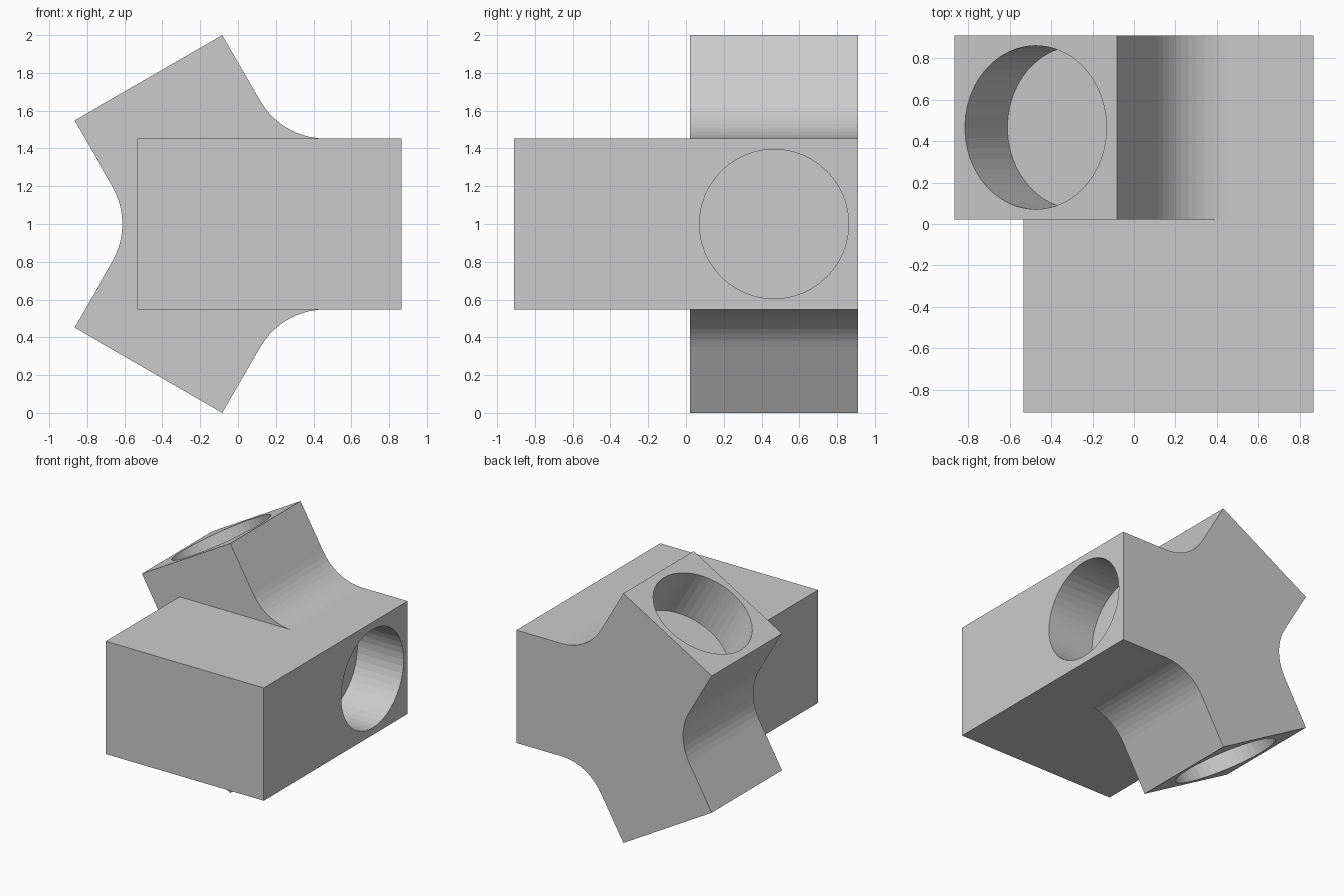
import bpy, bmesh
from math import pi, sin, cos, sqrt, tan
from mathutils import Matrix, Vector

if "Cube" in bpy.data.objects:
    bpy.data.objects.remove(bpy.data.objects["Cube"])

H = 0.452                        # half width of each arm
L = (1 - H / 2) / cos(pi / 6)    # arm length from the hub
CX = sqrt(3) / 2 - L             # hub centre in x
Y0, Y1 = 0.021, 0.911            # thickness range of the three-way body
R = 0.40                         # fillet radius between arms
HOLE_R, HOLE_DEPTH = 0.395, 0.41
ARC_STEPS = 10


def finish(name, bm):
    bmesh.ops.recalc_face_normals(bm, faces=bm.faces)
    mesh = bpy.data.meshes.new(name)
    bm.to_mesh(mesh)
    bm.free()
    ob = bpy.data.objects.new(name, mesh)
    bpy.context.collection.objects.link(ob)
    return ob


def combine(ob, other, operation):
    mod = ob.modifiers.new(operation.title(), 'BOOLEAN')
    mod.operation, mod.object, mod.solver = operation, other, 'EXACT'
    bpy.context.view_layer.objects.active = ob
    bpy.ops.object.modifier_apply(modifier=mod.name)
    bpy.data.objects.remove(other)


# three-way body: arm end plus filleted inner corner, repeated three times
outline = []
reach = (H + R) / sin(pi / 3)    # fillet centre distance from the hub
for k in range(3):
    a = k * 2 * pi / 3
    d, n = Vector((cos(a), sin(a))), Vector((-sin(a), cos(a)))
    outline += [d * L - n * H, d * L + n * H]
    mid = a + pi / 3
    centre = Vector((cos(mid), sin(mid))) * reach
    for i in range(ARC_STEPS + 1):
        t = mid + pi + pi / 6 - (pi / 3) * i / ARC_STEPS
        # start beside the current arm and sweep towards the next one
        outline.append(centre + Vector((cos(t), sin(t))) * R)

bm = bmesh.new()
face = bm.faces.new([bm.verts.new((CX + p.x, Y0, 1 + p.y)) for p in outline])
ext = bmesh.ops.extrude_face_region(bm, geom=[face])
bmesh.ops.translate(bm, vec=(0, Y1 - Y0, 0),
                    verts=[g for g in ext['geom'] if isinstance(g, bmesh.types.BMVert)])
body = finish("three_way_connector", bm)

# front block
bm = bmesh.new()
x0, x1 = -0.533, CX + L
bmesh.ops.create_cube(bm, size=1, matrix=Matrix.Translation(((x0 + x1) / 2, (Y0 - Y1) / 2, 1))
                      @ Matrix.Diagonal((x1 - x0, Y0 + Y1, 2 * H, 1)))
combine(body, finish("front_block", bm), 'UNION')

# blind round sockets in the three arm ends
bm = bmesh.new()
for k in range(3):
    place = (Matrix.Translation((CX, (Y0 + Y1) / 2, 1))
             @ Matrix.Rotation(-k * 2 * pi / 3, 4, 'Y')
             @ Matrix.Translation((L, 0, 0)) @ Matrix.Rotation(pi / 2, 4, 'Y'))
    bmesh.ops.create_cone(bm, cap_ends=True, segments=48, radius1=HOLE_R, radius2=HOLE_R,
                          depth=2 * HOLE_DEPTH, matrix=place)
cutter = finish("socket_cutter", bm)
cutter.hide_render = True
combine(body, cutter, 'DIFFERENCE')
